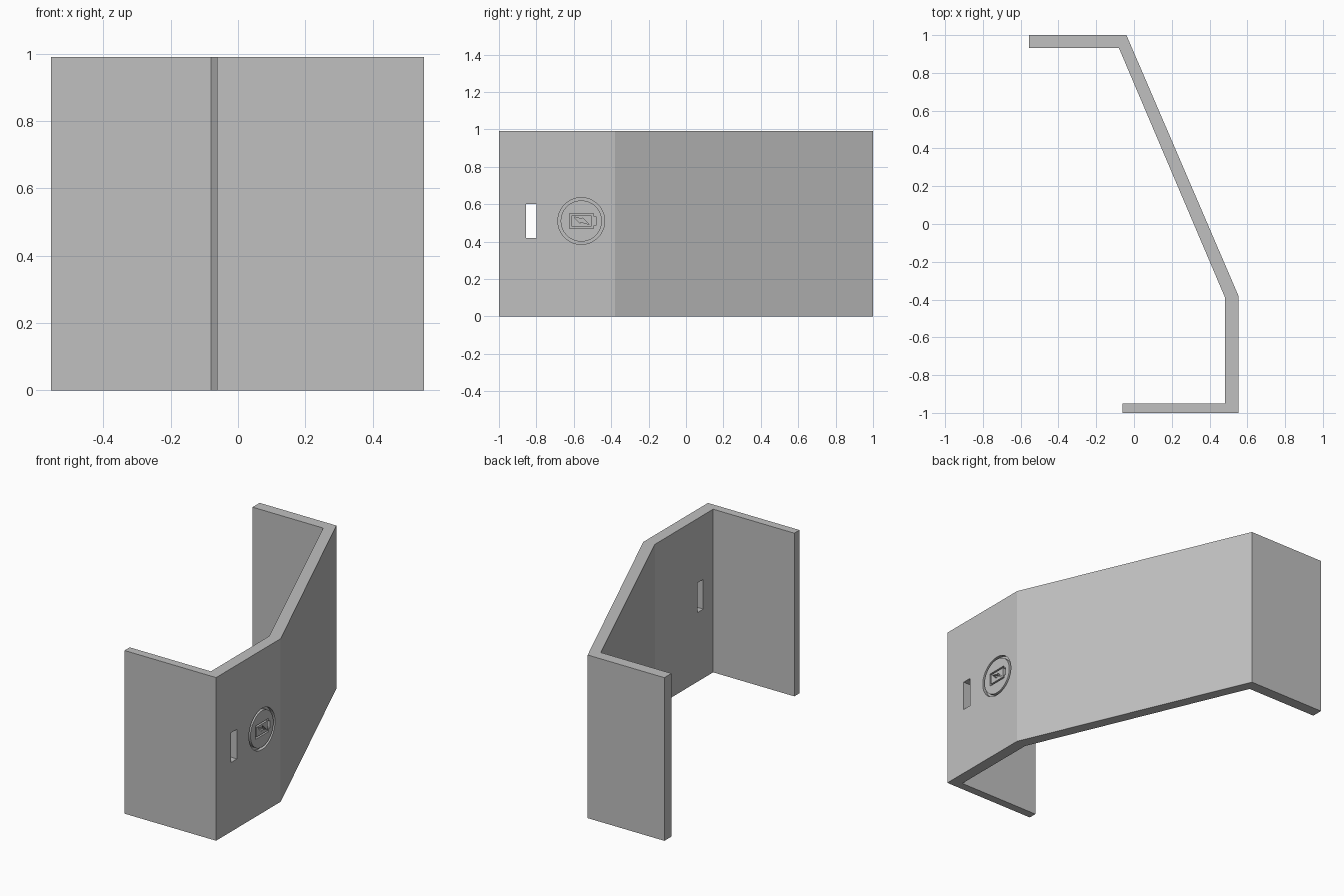
import bpy, bmesh, math

cube = bpy.data.objects.get("Cube")
if cube:
    bpy.data.objects.remove(cube, do_unlink=True)

HEIGHT = 0.99
OUTER_X = 0.553
GROOVE = 0.02

grey = bpy.data.materials.new("plain_grey")
grey.use_nodes = True
colour = (0.53, 0.53, 0.53, 1)
grey.diffuse_color = colour
grey.node_tree.nodes["Principled BSDF"].inputs["Base Color"].default_value = colour


def finish(bm, name):
    bmesh.ops.recalc_face_normals(bm, faces=bm.faces)
    mesh = bpy.data.meshes.new(name)
    bm.to_mesh(mesh)
    bm.free()
    mesh.materials.append(grey)
    obj = bpy.data.objects.new(name, mesh)
    bpy.context.collection.objects.link(obj)
    return obj


def prism(name, place, low, high, outer, inner=None):
    """Extrude an outline, optionally with a hole of equal point count."""
    bm = bmesh.new()
    n = len(outer)

    def ring(points, level):
        return [bm.verts.new(place(p, level)) for p in points]

    def bridge(a, b):
        for i in range(n):
            j = (i + 1) % n
            bm.faces.new((a[i], a[j], b[j], b[i]))

    bottom, top = ring(outer, low), ring(outer, high)
    bridge(bottom, top)
    if inner:
        hole_bottom, hole_top = ring(inner, low), ring(inner, high)
        bridge(hole_bottom, hole_top)
        bridge(bottom, hole_bottom)
        bridge(top, hole_top)
    else:
        bm.faces.new(bottom)
        bm.faces.new(top)
    return finish(bm, name)


def upright(p, z):
    return (p[0], p[1], z)


def sideways(p, x):
    return (x, p[0], p[1])


def circle(radius, steps=64):
    return [(-0.56 + radius * math.cos(i * math.tau / steps),
             0.51 + radius * math.sin(i * math.tau / steps)) for i in range(steps)]


# Folded wall: back flange, slanted panel, side panel, thin front flange
profile = [(-0.555, 1), (-0.04, 1), (OUTER_X, -0.38), (OUTER_X, -1),
           (-0.062, -1), (-0.062, -0.95), (0.483, -0.95), (0.483, -0.392),
           (-0.08, 0.932), (-0.555, 0.932)]
wall = prism("folded_wall", upright, 0, HEIGHT, profile)

# Slot through the side panel
slot = [(-0.855, 0.42), (-0.8, 0.42), (-0.8, 0.6), (-0.855, 0.6)]
cutters = [prism("slot_cutter", sideways, 0.4, 0.6, slot)]

# Engraved ring, battery outline and bolt
battery = [(-0.622, 0.47), (-0.495, 0.47), (-0.495, 0.487), (-0.481, 0.487),
           (-0.481, 0.533), (-0.495, 0.533), (-0.495, 0.55), (-0.622, 0.55)]
battery_hole = [(-0.611, 0.48), (-0.506, 0.48), (-0.506, 0.49), (-0.506, 0.495),
                (-0.506, 0.525), (-0.506, 0.53), (-0.506, 0.54), (-0.611, 0.54)]
bolt = [(-0.6, 0.533), (-0.557, 0.52), (-0.553, 0.528),
        (-0.518, 0.492), (-0.562, 0.505), (-0.566, 0.497)]
for name, outer, inner in (("ring_cutter", circle(0.125), circle(0.11)),
                           ("battery_cutter", battery, battery_hole),
                           ("bolt_cutter", bolt, None)):
    cutters.append(prism(name, sideways, OUTER_X - GROOVE, 0.6, outer, inner))

# Cut the wall, then remove the cutters
bpy.context.view_layer.objects.active = wall
for cutter in cutters:
    cutter.hide_render = True
    mod = wall.modifiers.new(cutter.name, "BOOLEAN")
    mod.operation = "DIFFERENCE"
    mod.solver = "EXACT"
    mod.object = cutter
    bpy.ops.object.modifier_apply(modifier=mod.name)
    bpy.data.objects.remove(cutter, do_unlink=True)
